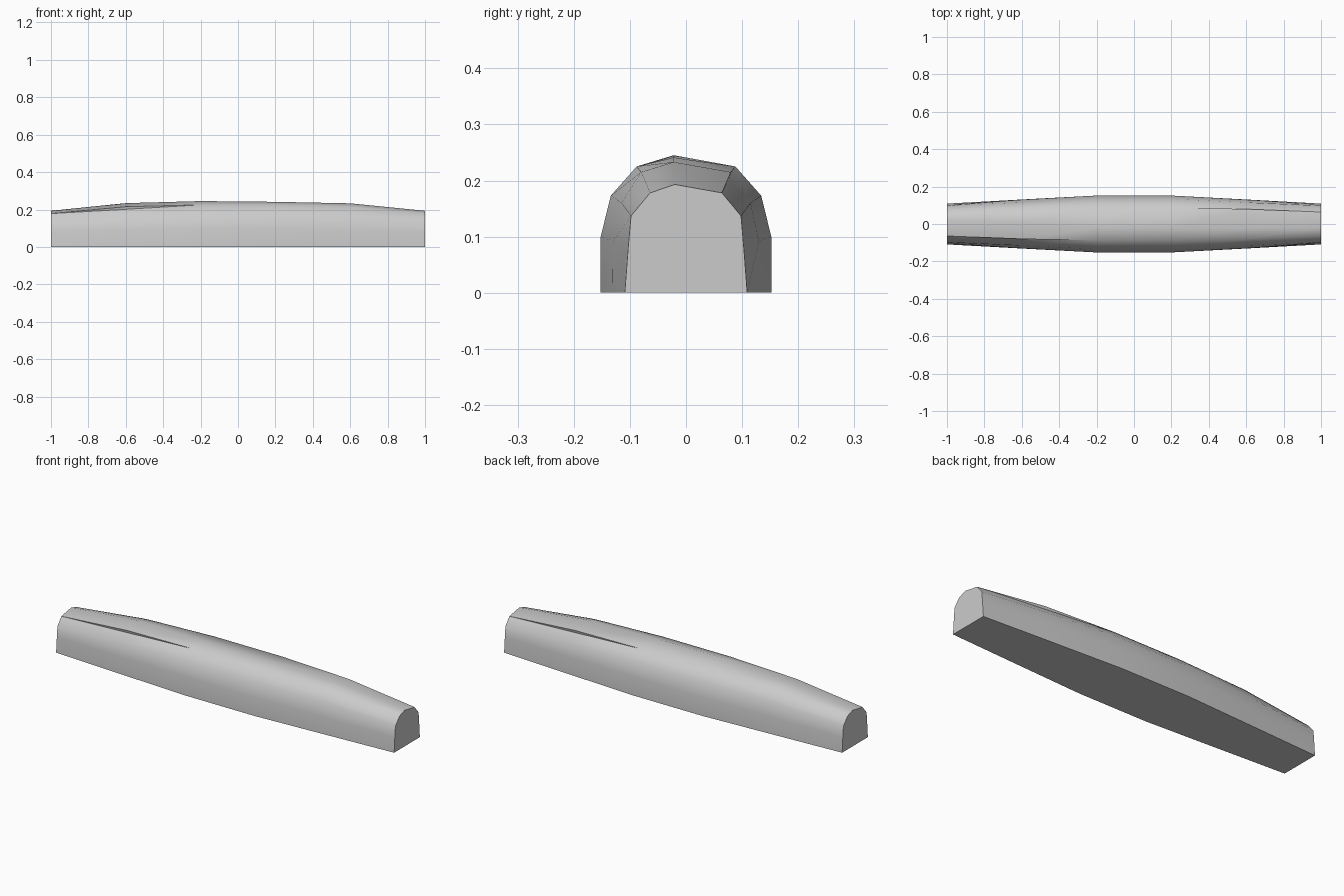
import bpy
import bmesh

cube = bpy.data.objects.get("Cube")
if cube:
    bpy.data.objects.remove(cube, do_unlink=True)

mat = bpy.data.materials.new("light_grey")
mat.use_nodes = True
grey = (0.6, 0.6, 0.6, 1)
mat.diffuse_color = grey
mat.node_tree.nodes["Principled BSDF"].inputs["Base Color"].default_value = grey

# Half profiles (y, z) from base to shoulder; the last point is the crease
end = [(0.109, 0), (0.103, 0.08), (0.098, 0.137), (0.064, 0.178)]
quarter = [(0.131, 0), (0.13, 0.092), (0.115, 0.16), (0.08, 0.215)]
middle = [(0.152, 0), (0.152, 0.1), (0.134, 0.173), (0.088, 0.225)]
tuck = (0.076, 0.201)  # lower panel edge below the overhanging fold

# Stations along the length: x, half profile, ridge (y, z), fold side
stations = [
    (-1.0, end, (0.02, 0.193), 0),
    (-0.6, quarter, (0.01, 0.234), -1),
    (-0.2, middle, (-0.022, 0.245), 0),
    (0.2, middle, (-0.022, 0.241), 0),
    (0.6, quarter, (-0.022, 0.233), 1),
    (1.0, end, (-0.02, 0.193), 0),
]


def section(half, ridge, fold):
    def side(s):
        lower = tuck if fold == s else half[-1]
        return [(s * y, z) for y, z in half[:-1] + [lower, half[-1]]]
    return side(-1) + [ridge] + side(1)[::-1]


# Lofted body
bm = bmesh.new()
rings = [[bm.verts.new((x, y, z)) for y, z in section(h, r, f)]
         for x, h, r, f in stations]
for a, b in zip(rings, rings[1:]):
    for i in range(len(a)):
        j = (i + 1) % len(a)
        bm.faces.new((a[i], a[j], b[j], b[i]))
# End caps
bm.faces.new(rings[0])
bm.faces.new(rings[-1])
bmesh.ops.remove_doubles(bm, verts=bm.verts[:], dist=0.0005)
bmesh.ops.recalc_face_normals(bm, faces=bm.faces[:])

mesh = bpy.data.meshes.new("tapered_bar")
bm.to_mesh(mesh)
bm.free()
mesh.materials.append(mat)
bar = bpy.data.objects.new("tapered_bar", mesh)
bpy.context.collection.objects.link(bar)

# Smooth flanks, sharp base, ends and folds
bpy.ops.object.select_all(action="DESELECT")
bar.select_set(True)
bpy.context.view_layer.objects.active = bar
bpy.ops.object.shade_smooth_by_angle(angle=0.7)
